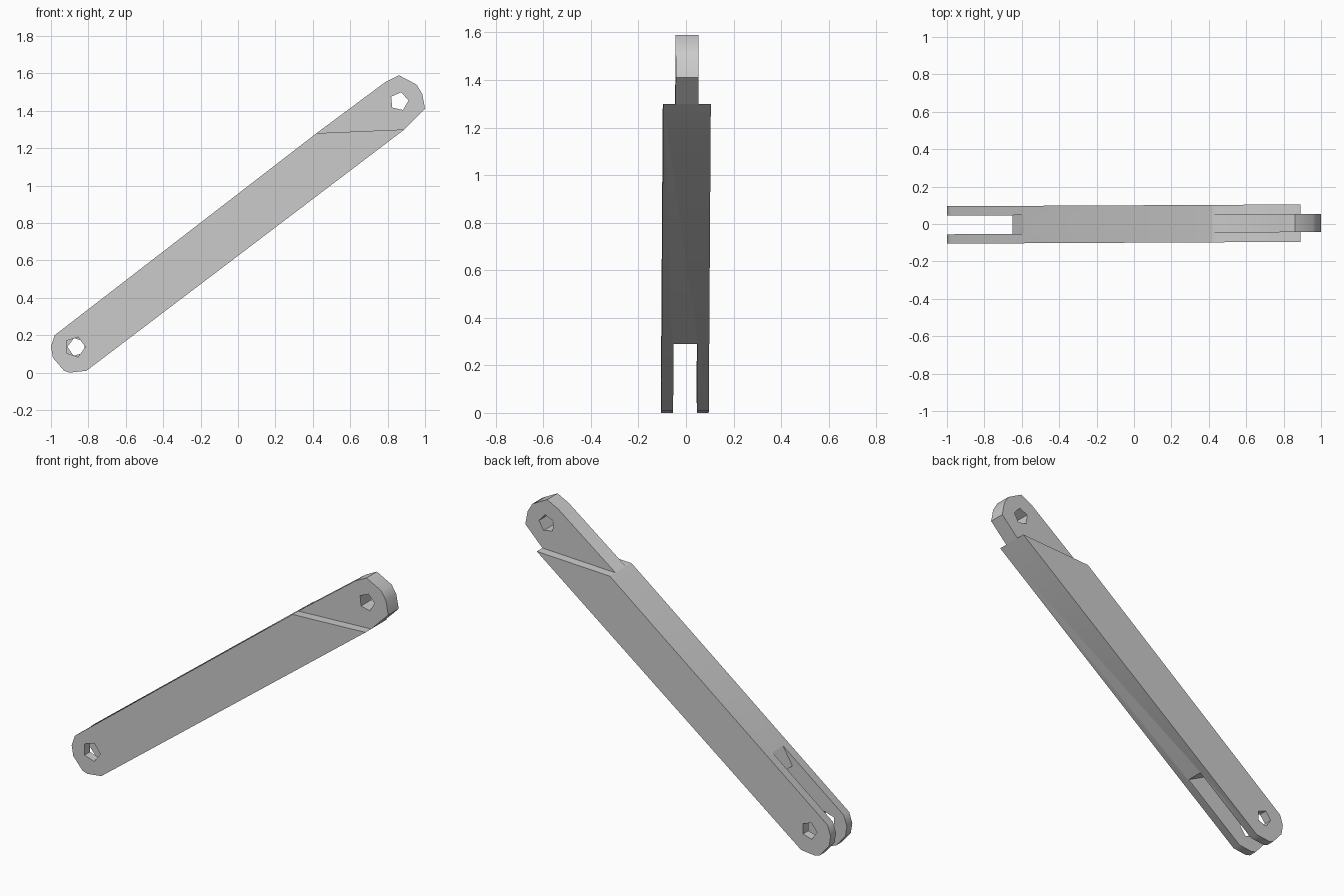
import bpy, bmesh, math

if "Cube" in bpy.data.objects:
    bpy.data.objects.remove(bpy.data.objects["Cube"])


def prism(name, pts, y0, y1):
    """Extrude an xz outline from y0 to y1."""
    bm = bmesh.new()
    a = [bm.verts.new((x, y0, z)) for x, z in pts]
    b = [bm.verts.new((x, y1, z)) for x, z in pts]
    bm.faces.new(a)
    bm.faces.new(b[::-1])
    n = len(pts)
    for i in range(n):
        bm.faces.new((a[i], b[i], b[(i + 1) % n], a[(i + 1) % n]))
    bmesh.ops.recalc_face_normals(bm, faces=bm.faces)
    me = bpy.data.meshes.new(name)
    bm.to_mesh(me)
    bm.free()
    ob = bpy.data.objects.new(name, me)
    bpy.context.collection.objects.link(ob)
    return ob


# Bar with faceted round ends
bar = prism("link_bar", [
    (-0.81, 0.01), (0.89, 1.30), (1.0, 1.41), (0.985, 1.49), (0.955, 1.54),
    (0.86, 1.59), (0.79, 1.555), (0.42, 1.28), (-0.98, 0.20), (-1.0, 0.14),
    (-0.99, 0.08), (-0.93, 0.01), (-0.90, 0.0)], -0.1, 0.1)

cutters = []
# Fork slot at the lower end
cutters.append(prism("slot_cutter", [
    (-0.53, 0.60), (-0.59, 0.50), (-0.65, 0.40), (-0.44, 0.29),
    (-0.25, 0.19), (-0.25, -0.2), (-1.2, -0.2), (-1.2, 0.6)], -0.05, 0.05))

# Cheeks removed to leave the tongue at the upper end
for name, y0, y1 in (("front_cheek_cutter", -0.3, -0.048), ("back_cheek_cutter", 0.048, 0.3)):
    cutters.append(prism(name, [(0.3, 1.275), (1.1, 1.309), (1.1, 1.8), (0.3, 1.8)], y0, y1))


# Pin holes
def ring(x, z, r, n, turn):
    return [(x + r * math.cos(turn + math.tau * i / n),
             z + r * math.sin(turn + math.tau * i / n)) for i in range(n)]


cutters.append(prism("upper_hole_cutter", ring(0.862, 1.45, 0.05, 5, 0.1), -0.3, 0.3))
cutters.append(prism("front_hole_cutter", ring(-0.872, 0.137, 0.056, 5, 0.0), -0.3, 0.0))
cutters.append(prism("back_hole_cutter", ring(-0.862, 0.137, 0.05, 5, 0.6), 0.0, 0.3))

for c in cutters:
    m = bar.modifiers.new(c.name, 'BOOLEAN')
    m.operation = 'DIFFERENCE'
    m.solver = 'EXACT'
    m.object = c
    c.hide_render = True

bpy.context.view_layer.objects.active = bar
bar.select_set(True)
for m in list(bar.modifiers):
    bpy.ops.object.modifier_apply(modifier=m.name)
for c in cutters:
    bpy.data.objects.remove(c)

# Slight sideways lean along the bar
for v in bar.data.vertices:
    v.co.y += 0.005 * v.co.x

bpy.ops.object.select_all(action='DESELECT')
bar.select_set(True)
bpy.ops.object.shade_smooth_by_angle(angle=math.radians(40))
